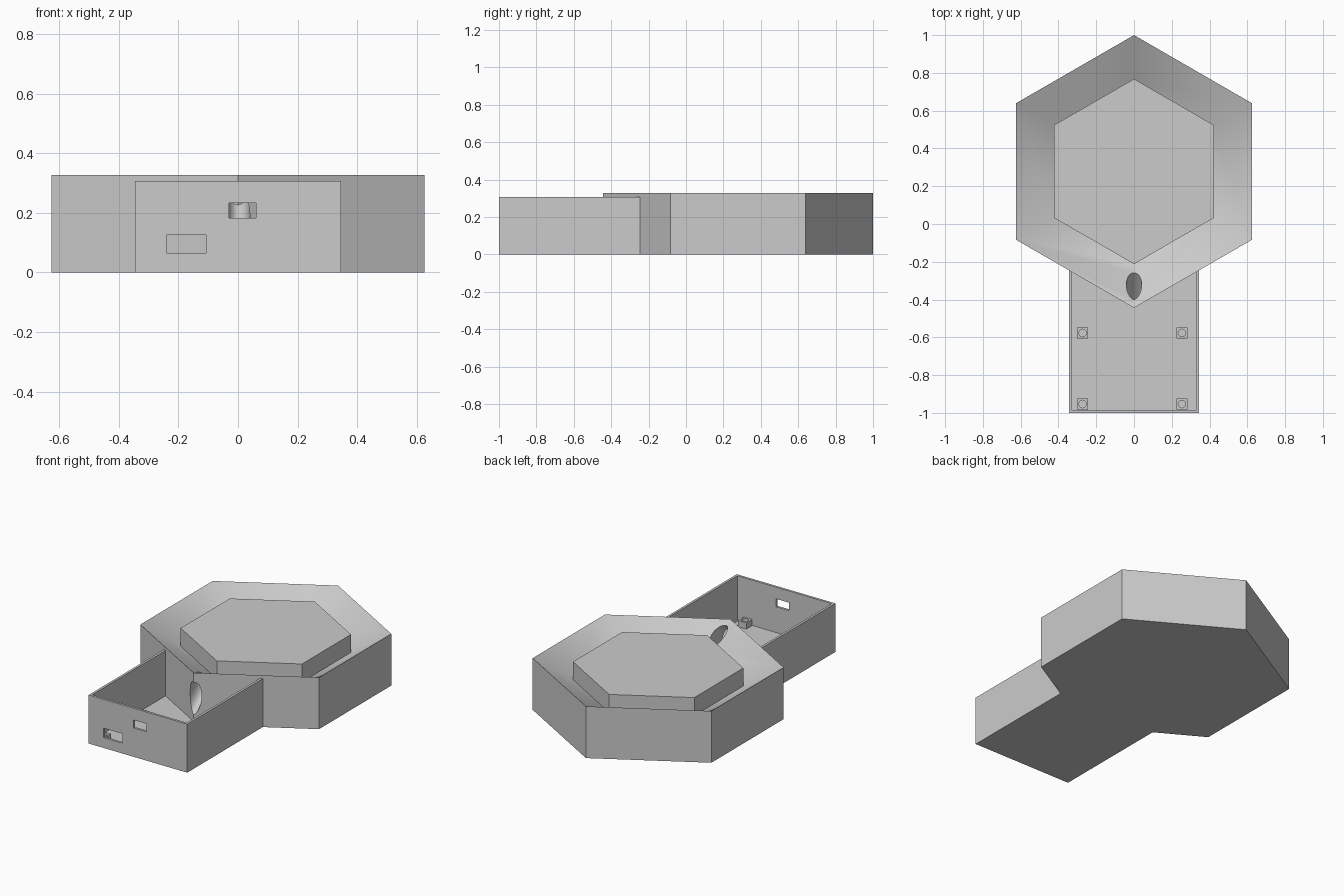
import bpy, bmesh
from math import radians, sin, cos
from mathutils import Vector

default = bpy.data.objects.get("Cube")
if default:
    bpy.data.objects.remove(default, do_unlink=True)

grey = bpy.data.materials.new("plain grey")
grey.use_nodes = True
colour = (0.6, 0.6, 0.6, 1)
grey.diffuse_color = colour
grey.node_tree.nodes["Principled BSDF"].inputs["Base Color"].default_value = colour


def finish(name, bm):
    bmesh.ops.recalc_face_normals(bm, faces=bm.faces)
    mesh = bpy.data.meshes.new(name)
    bm.to_mesh(mesh)
    bm.free()
    mesh.materials.append(grey)
    obj = bpy.data.objects.new(name, mesh)
    bpy.context.collection.objects.link(obj)
    return obj


def block(name, low, high):
    low, high = Vector(low), Vector(high)
    bm = bmesh.new()
    bmesh.ops.create_cube(bm, size=1)
    bmesh.ops.scale(bm, vec=high - low, verts=bm.verts)
    bmesh.ops.translate(bm, vec=(low + high) / 2, verts=bm.verts)
    return finish(name, bm)


def cylinder(name, centre, radius, depth, segments=32):
    bm = bmesh.new()
    bmesh.ops.create_cone(bm, cap_ends=True, segments=segments,
                          radius1=radius, radius2=radius, depth=depth)
    obj = finish(name, bm)
    obj.location = centre
    return obj


def select(obj):
    bpy.ops.object.select_all(action='DESELECT')
    obj.select_set(True)
    bpy.context.view_layer.objects.active = obj


def cut(obj, cutter):
    cutter.hide_render = True
    mod = obj.modifiers.new("cut", 'BOOLEAN')
    mod.operation = 'DIFFERENCE'
    mod.solver = 'EXACT'
    mod.object = cutter
    select(obj)
    bpy.ops.object.modifier_apply(modifier=mod.name)
    bpy.data.objects.remove(cutter, do_unlink=True)


# Hexagonal base: outer wall, funnel slope, raised centre platform
centre_y, rim, inner = 0.278, 0.722, 0.49
bm = bmesh.new()
rings = []
for radius, z in ((rim, 0), (rim, 0.327), (inner, 0.2), (inner, 0.314)):
    angles = [radians(30 + 60 * i) for i in range(6)]
    rings.append([bm.verts.new((radius * cos(a), centre_y + radius * sin(a), z))
                  for a in angles])
for a, b in zip(rings, rings[1:]):
    for i in range(6):
        j = (i + 1) % 6
        bm.faces.new((a[i], a[j], b[j], b[i]))
bm.faces.new(rings[0])
bm.faces.new(rings[-1])
base = finish("hexagonal_base", bm)

# Sloping oval cable passage from the funnel into the tray
tilt = radians(42)
axis = Vector((0, cos(tilt), sin(tilt)))
end = Vector((0, -0.30, 0.292))
passage = cylinder("passage_cutter", end - axis * 0.2, 1, 0.4, 64)
passage.scale = (0.04, 0.075, 1)
passage.rotation_euler = (tilt - radians(90), 0, 0)
bpy.context.view_layer.update()
cut(base, passage)
select(base)
bpy.ops.object.shade_smooth_by_angle(angle=radians(35))

# Open electronics tray with two ports in the front wall
tray = block("tray", (-0.345, -1, 0), (0.345, -0.237, 0.307))
cut(tray, block("cavity_cutter", (-0.33, -0.985, 0.02), (0.33, 0, 1)))
cut(tray, block("low_port_cutter", (-0.24, -1.1, 0.065), (-0.107, -0.9, 0.125)))
cut(tray, block("high_port_cutter", (-0.03, -1.1, 0.183), (0.06, -0.9, 0.233)))

# Four mounting posts with screw holes
for side, x in (("right", -0.272), ("left", 0.254)):
    for end_name, y in (("front", -0.953), ("rear", -0.577)):
        h = 0.029
        post = block(f"{end_name}_{side}_post", (x - h, y - h, 0.015), (x + h, y + h, 0.06))
        hole = cylinder("screw_cutter", (x, y, 0.07), 0.02, 0.1)
        bpy.context.view_layer.update()
        cut(post, hole)
        select(post)
        bpy.ops.object.shade_smooth_by_angle(angle=radians(35))
